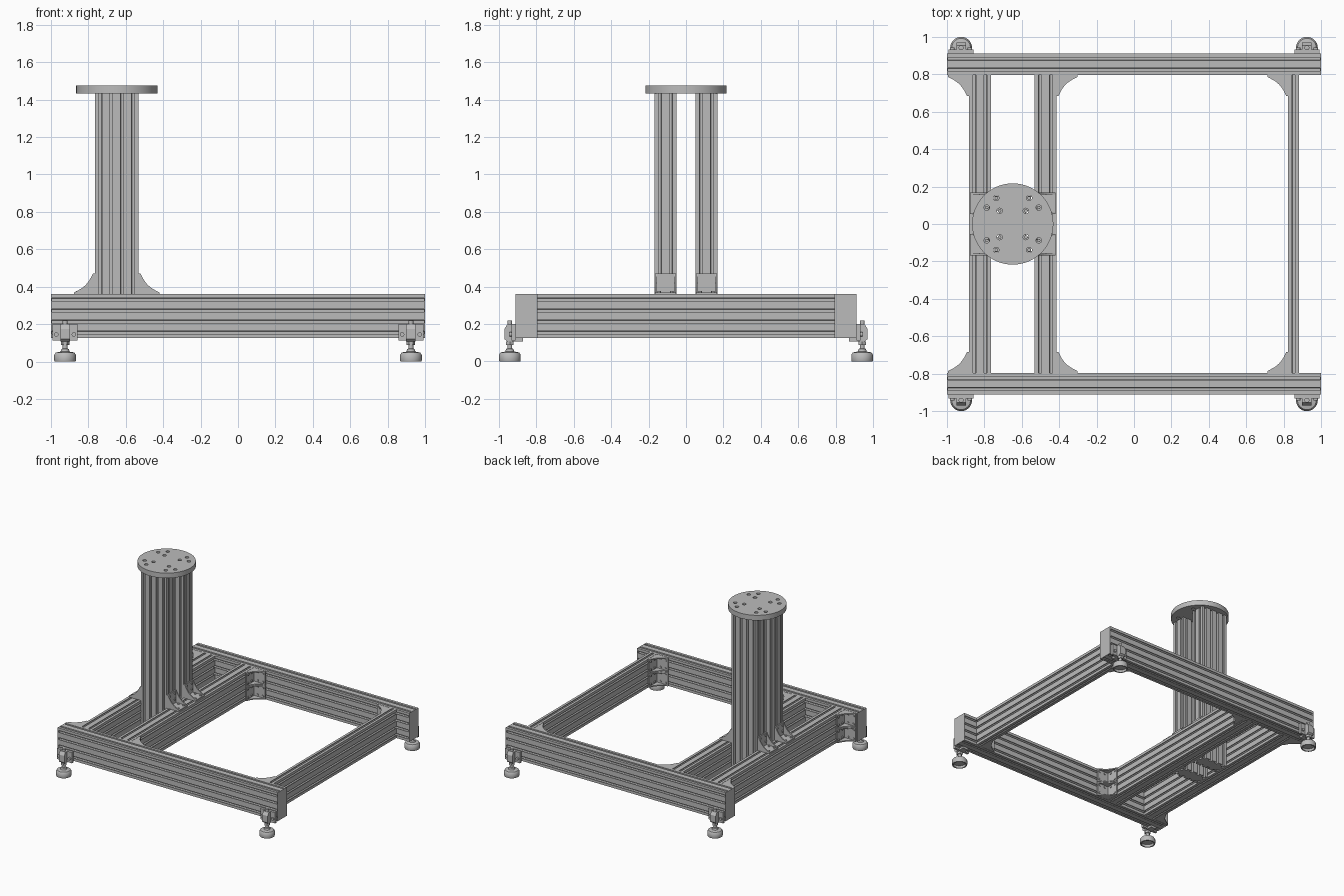
import bpy, bmesh, math
from mathutils import Vector

if "Cube" in bpy.data.objects:
    bpy.data.objects.remove(bpy.data.objects["Cube"])

GREY = (0.5, 0.5, 0.5, 1)
metal = bpy.data.materials.new("brushed_grey")
metal.use_nodes = True
metal.diffuse_color = GREY
metal.node_tree.nodes["Principled BSDF"].inputs["Base Color"].default_value = GREY

X, Y, Z = Vector((1, 0, 0)), Vector((0, 1, 0)), Vector((0, 0, 1))
M = 0.0587            # extrusion module
BASE = 0.125          # underside of the frame
TOP = BASE + 4 * M
BAR_Y = 0.795 + M     # centre of the long bars
POST_X = -0.648       # centre of the column


def prism(bm, pts, lo, hi, o, a, b, w):
    """Extrude a 2D outline in plane (a, b) from lo to hi along w."""
    rings = [[bm.verts.new(o + a * p + b * q + w * h) for p, q in pts] for h in (lo, hi)]
    bm.faces.new(rings[0][::-1])
    bm.faces.new(rings[1])
    n = len(pts)
    for i in range(n):
        j = (i + 1) % n
        bm.faces.new((rings[0][i], rings[0][j], rings[1][j], rings[1][i]))


def box(bm, lo, hi):
    rect = [(lo[0], lo[1]), (hi[0], lo[1]), (hi[0], hi[1]), (lo[0], hi[1])]
    prism(bm, rect, lo[2], hi[2], Vector(), X, Y, Z)


def circle(r, n=16, cx=0, cy=0):
    return [(cx + r * math.cos(math.tau * i / n), cy + r * math.sin(math.tau * i / n))
            for i in range(n)]


def finish(bm, name, smooth=False):
    bmesh.ops.recalc_face_normals(bm, faces=bm.faces[:])
    mesh = bpy.data.meshes.new(name)
    bm.to_mesh(mesh)
    bm.free()
    mesh.materials.append(metal)
    ob = bpy.data.objects.new(name, mesh)
    bpy.context.collection.objects.link(ob)
    if smooth:
        bpy.ops.object.select_all(action='DESELECT')
        ob.select_set(True)
        bpy.context.view_layer.objects.active = ob
        bpy.ops.object.shade_smooth_by_angle(angle=math.radians(35))
    return ob


def slotted_outline(nu, nv):
    """Rectangle of nu by nv modules with a T-slot in each module of each side."""
    half = [(-0.008, 0), (-0.008, 0.004), (-0.016, 0.004), (-0.016, 0.01), (-0.007, 0.02)]
    slot = half + [(-t, d) for t, d in reversed(half)]
    u, v = nu * M / 2, nv * M / 2
    sides = [((-u, -v), (1, 0), nu), ((u, -v), (0, 1), nv),
             ((u, v), (-1, 0), nu), ((-u, v), (0, -1), nv)]
    pts = []
    for (cx, cy), (dx, dy), n in sides:
        pts.append((cx, cy))
        for k in range(n):
            for t, d in slot:
                s = (k + 0.5) * M + t
                pts.append((cx + dx * s - dy * d, cy + dy * s + dx * d))
    return pts


def extrusion(name, nu, nv, centre, a, b, w, lo, hi):
    bm = bmesh.new()
    prism(bm, slotted_outline(nu, nv), lo, hi, Vector(centre), a, b, w)
    finish(bm, name)


def bracket(name, corner, a, b, w):
    """Cast angle bracket: two plates, two curved gussets and bolts."""
    bm = bmesh.new()
    o, size, hw, t = Vector(corner), 0.11, 0.057, 0.01
    plate = [(0, 0), (size, 0), (size, t), (t, t), (t, size), (0, size)]
    prism(bm, plate, -hw, hw, o, a, b, w)
    gusset = [(0, 0), (size, 0), (size, t)]
    for i in range(1, 8):
        f = i / 8
        sag = 0.011 * math.sin(math.pi * f)
        gusset.append((size + (t - size) * f - sag, t + (size - t) * f - sag))
    gusset += [(t, size), (0, size)]
    for s in (-1, 1):
        prism(bm, gusset, s * hw, s * (hw - 0.009), o, a, b, w)
        for reach in (0.042, 0.09):
            bolt = circle(0.009, 12, reach, s * 0.034)
            prism(bm, bolt, t, t + 0.006, o, a, w, b)
            prism(bm, bolt, t, t + 0.006, o, b, w, a)
    finish(bm, name)


# Long front and back bars with closed ends
for s, side in ((-1, "front"), (1, "back")):
    extrusion(side + "_bar", 2, 4, (0, s * BAR_Y, BASE + 2 * M), Y, Z, X, -0.994, 0.994)
    for e, end in ((-1, "right"), (1, "left")):
        bm = bmesh.new()
        box(bm, (min(e * 0.994, e), s * BAR_Y - M, BASE), (max(e * 0.994, e), s * BAR_Y + M, TOP))
        finish(bm, f"{side}_{end}_end_cap")

# Cross bars between them
for name, x, n in (("outer_cross_bar", POST_X - 3 * M, 2), ("inner_cross_bar", POST_X + 3 * M, 2),
                   ("left_cross_bar", 0.853, 1)):
    extrusion(name, 4, n, (x, 0, BASE + 2 * M), Z, X, Y, M - BAR_Y, BAR_Y - M)

# Corner brackets, stacked in pairs
for s, side in ((-1, "front"), (1, "back")):
    for name, x, d in (("outer", POST_X - 4 * M, -1), ("inner", POST_X + 4 * M, 1),
                       ("left", 0.853 - M / 2, -1)):
        for k, level in enumerate(("lower", "upper")):
            bracket(f"{side}_{name}_{level}_bracket",
                    (x, s * (BAR_Y - M), BASE + M + 2 * M * k), X * d, Y * -s, Z)

# Twin column posts with foot brackets
for s, side in ((-1, "front"), (1, "back")):
    extrusion(side + "_post", 4, 2, (POST_X, s * 0.11, 0), X, Y, Z, BASE, 1.433)
    for d, end in ((-1, "outer"), (1, "inner")):
        bracket(f"{side}_post_{end}_bracket", (POST_X + d * 2 * M, s * 0.11, TOP), X * d, Z, Y)

# Round mounting plate with drilled holes
bm = bmesh.new()
prism(bm, circle(0.217, 72), 1.433, 1.475, Vector((POST_X, 0, 0)), X, Y, Z)
plate = finish(bm, "mounting_plate")
holes = [(sx * x, sy * y) for x, y in ((0.088, 0.139), (0.139, 0.088), (0.07, 0.07))
         for sx in (-1, 1) for sy in (-1, 1)]
bm = bmesh.new()
for x, y in holes:
    prism(bm, circle(0.0145, 20, x, y), 1.4, 1.5, Vector((POST_X, 0, 0)), X, Y, Z)
cutter = finish(bm, "hole_cutter")
cutter.hide_render = True
cutter.hide_viewport = True
mod = plate.modifiers.new("holes", 'BOOLEAN')
mod.operation = 'DIFFERENCE'
mod.solver = 'EXACT'
mod.object = cutter
bpy.context.view_layer.objects.active = plate
plate.select_set(True)
bpy.ops.object.modifier_apply(modifier=mod.name)
bpy.data.objects.remove(cutter)
bpy.ops.object.shade_smooth_by_angle(angle=math.radians(35))

bm = bmesh.new()
for x, y in holes:
    prism(bm, circle(0.009, 12, x, y), 1.434, 1.465, Vector((POST_X, 0, 0)), X, Y, Z)
finish(bm, "plate_screws")

# Levelling feet and their clamps
FOOT = [(0, 0.018), (0.044, 0.018), (0.047, 0), (0.056, 0), (0.058, 0.006), (0.058, 0.036),
        (0.05, 0.048), (0.024, 0.053), (0.02, 0.066), (0.013, 0.07), (0.013, 0.218), (0, 0.22)]
for sx, end in ((-1, "right"), (1, "left")):
    for sy, side in ((-1, "front"), (1, "back")):
        cx, cy = sx * 0.924, sy * 0.942
        bm = bmesh.new()
        verts = [bm.verts.new((cx + r, cy, z)) for r, z in FOOT]
        edges = [bm.edges.new(pair) for pair in zip(verts, verts[1:])]
        bmesh.ops.spin(bm, geom=verts + edges, cent=(cx, cy, 0), axis=Z,
                       angle=math.tau, steps=32, use_duplicate=False)
        bmesh.ops.remove_doubles(bm, verts=bm.verts[:], dist=0.0002)
        finish(bm, f"{side}_{end}_foot", smooth=True)

        bm = bmesh.new()
        o = Vector((cx, sy * (BAR_Y + M), 0))
        out = Y * sy
        prism(bm, [(0, 0.112), (0.02, 0.112), (0.02, 0.2), (0, 0.2)], -0.067, 0.067, o, out, Z, X)
        prism(bm, [(-0.04, 0.108), (0.045, 0.108), (0.058, 0.12), (0.058, 0.175), (0.042, 0.2),
                   (0, 0.2), (0, BASE), (-0.04, BASE)], -0.025, 0.025, o, out, Z, X)
        for d in (-1, 1):
            prism(bm, circle(0.012, 12, d * 0.047, 0.145), 0.02, 0.03, o, X, Z, out)
        prism(bm, circle(0.023, 6), 0.088, 0.108, Vector((cx, cy, 0)), X, Y, Z)
        finish(bm, f"{side}_{end}_foot_clamp")
